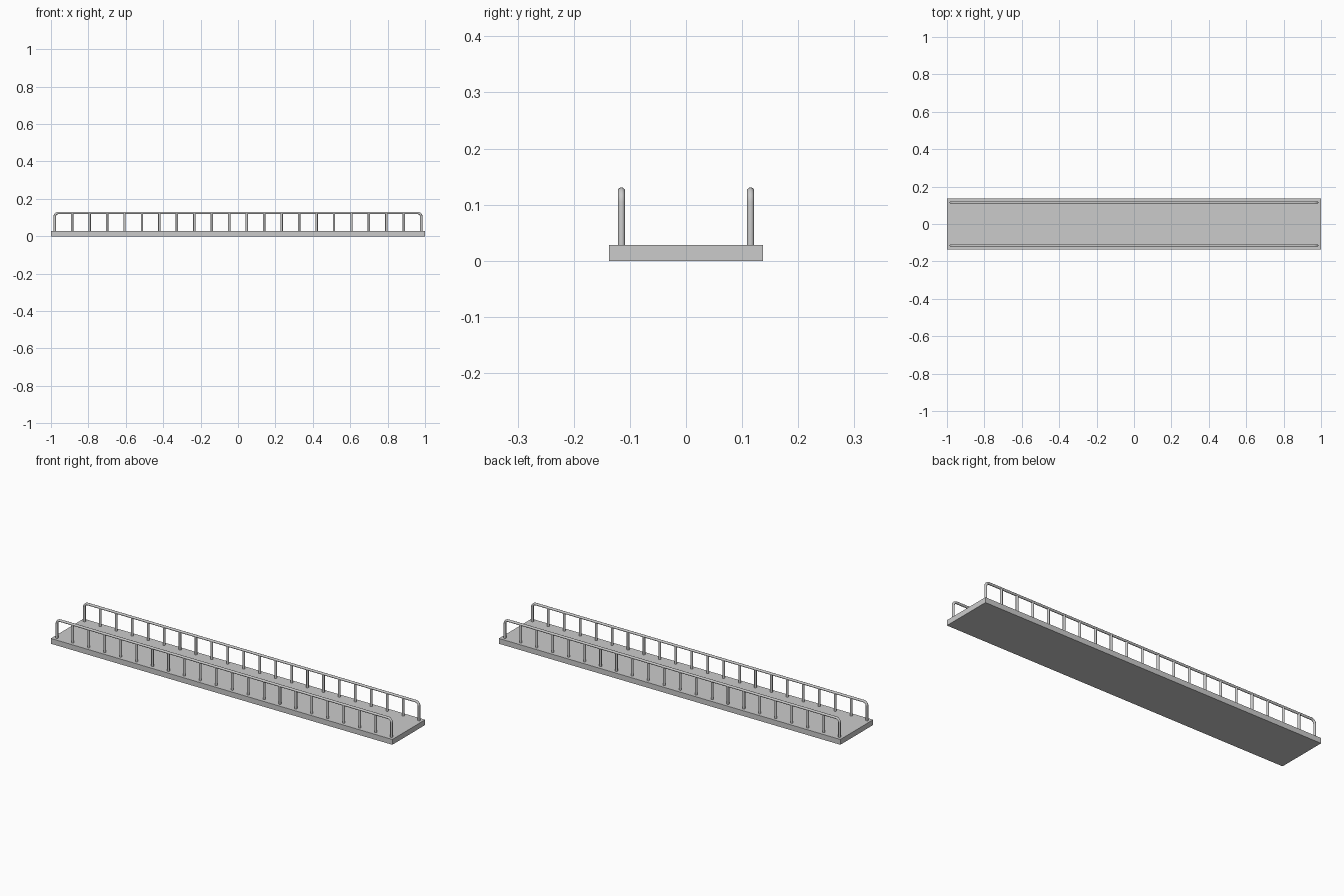
import bpy, math

if "Cube" in bpy.data.objects:
    bpy.data.objects.remove(bpy.data.objects["Cube"])

DECK_TOP = 0.028
R = 0.0064            # tube radius
RAIL_Z = 0.1245       # rail centre height
END_X = 0.98          # end post centre
RAIL_Y = 0.115
BEND = 0.02
POSTS = 22
SIDES = 12


def smooth(ob):
    bpy.ops.object.select_all(action='DESELECT')
    ob.select_set(True)
    bpy.context.view_layer.objects.active = ob
    bpy.ops.object.shade_smooth_by_angle(angle=math.radians(40))


def hand_rail(name, y):
    # one tube: up the end post, round the bend, along, and down again
    right = [(END_X - BEND + BEND * math.cos(a), RAIL_Z - BEND + BEND * math.sin(a))
             for a in (math.radians(15 * i) for i in range(7))]
    right.insert(0, (END_X, DECK_TOP - 0.004))
    path = right + [(-x, z) for x, z in reversed(right)]
    curve = bpy.data.curves.new(name, 'CURVE')
    curve.dimensions = '3D'
    curve.bevel_depth = R
    curve.bevel_resolution = SIDES // 2 - 2
    curve.use_fill_caps = True
    spline = curve.splines.new('POLY')
    spline.points.add(len(path) - 1)
    for p, (x, z) in zip(spline.points, path):
        p.co = (x, y, z, 1)
    ob = bpy.data.objects.new(name, curve)
    bpy.context.collection.objects.link(ob)
    bpy.ops.object.select_all(action='DESELECT')
    ob.select_set(True)
    bpy.context.view_layer.objects.active = ob
    bpy.ops.object.convert(target='MESH')
    smooth(bpy.context.object)


def post(name, x, y):
    low, high = DECK_TOP - 0.004, RAIL_Z
    bpy.ops.mesh.primitive_cylinder_add(vertices=SIDES, radius=R, depth=high - low,
                                        location=(x, y, (low + high) / 2))
    ob = bpy.context.object
    ob.name = name
    smooth(ob)


# walkway deck
bpy.ops.mesh.primitive_cube_add(size=1, location=(0, 0, DECK_TOP / 2))
deck = bpy.context.object
deck.name = "deck"
deck.scale = (2, 0.274, DECK_TOP)
bpy.ops.object.transform_apply(location=False, rotation=False, scale=True)

# railings on both sides
for side, y in (("front", -RAIL_Y), ("back", RAIL_Y)):
    hand_rail(side + "_hand_rail", y)
    for i in range(1, POSTS - 1):
        post(f"{side}_post_{i}", -END_X + 2 * END_X * i / (POSTS - 1), y)
